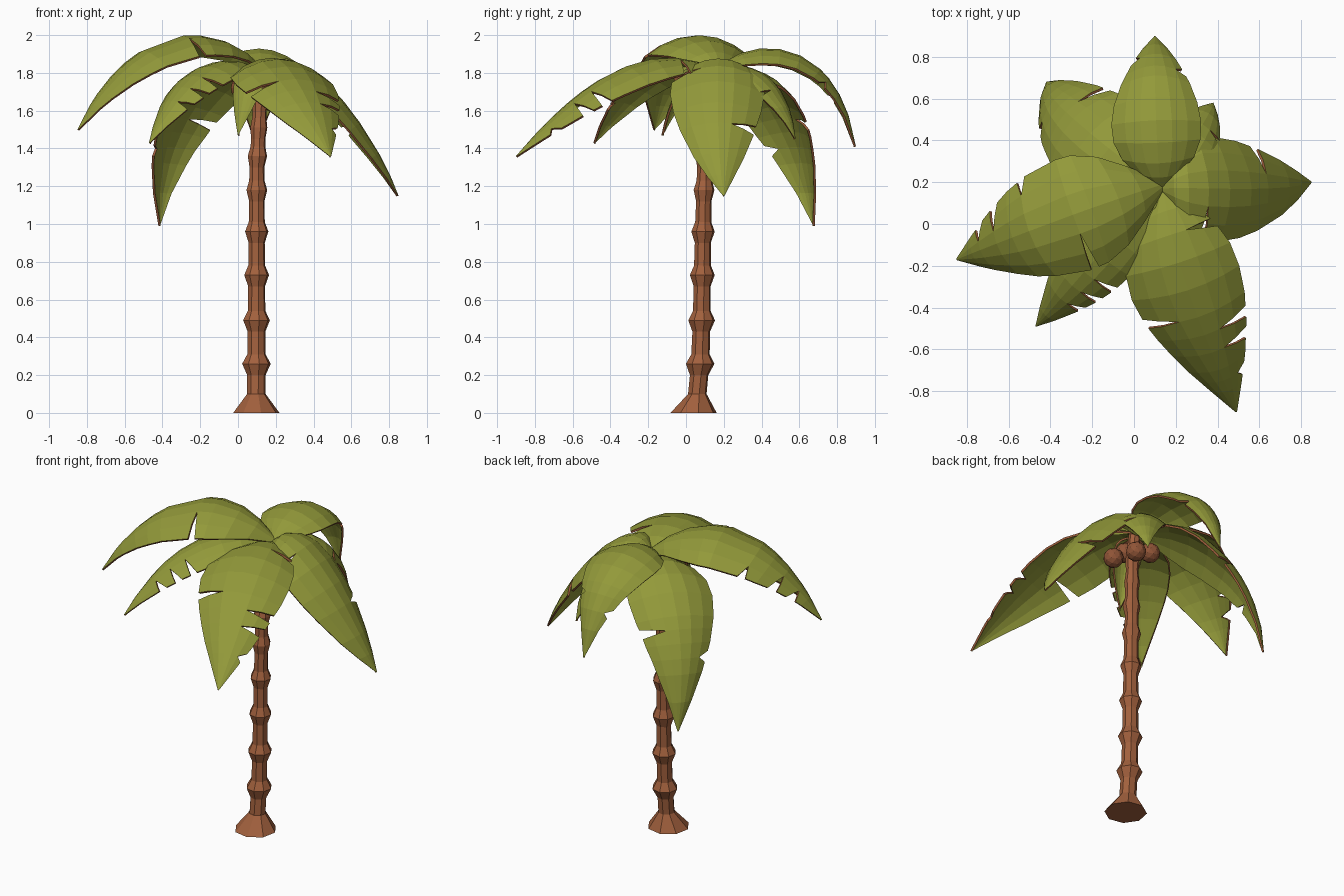
import bpy, bmesh, math
from mathutils import Vector

if "Cube" in bpy.data.objects:
    bpy.data.objects.remove(bpy.data.objects["Cube"])


def material(name, rgb):
    m = bpy.data.materials.new(name)
    m.diffuse_color = (*rgb, 1)
    m.use_nodes = True
    m.node_tree.nodes["Principled BSDF"].inputs["Base Color"].default_value = m.diffuse_color
    return m


GREEN = material("leaf green", (0.29, 0.32, 0.042))
BARK = material("bark brown", (0.36, 0.118, 0.047))
NUT = material("coconut brown", (0.28, 0.09, 0.038))


def finish(bm, name, mats):
    me = bpy.data.meshes.new(name)
    bm.to_mesh(me)
    bm.free()
    ob = bpy.data.objects.new(name, me)
    for m in mats:
        me.materials.append(m)
    bpy.context.collection.objects.link(ob)
    return ob


def lerp_table(table, t):
    for (a, va), (b, vb) in zip(table, table[1:]):
        if t <= b:
            return va + (vb - va) * (t - a) / (b - a)
    return table[-1][1]


# Trunk: eight-sided stack of rings, leaning slightly backwards
LEAN_Y = [(0, .04), (.1, .06), (.26, .075), (.5, .083), (.96, .09), (1.36, .1), (1.65, .125), (1.82, .155)]
LEAN_X = [(0, .097), (1.3, .1), (1.82, .125)]
profile = [(0, .125), (.1, .05)]
for z, r in [(.26, .077), (.49, .072), (.73, .067), (.96, .063), (1.18, .056),
             (1.36, .052), (1.51, .046), (1.65, .042)]:
    neck = .052 - .009 * z
    profile += [(z - .06, neck), (z, r), (z + .05, neck)]
profile.append((1.81, .035))
bm = bmesh.new()
rings = []
for z, r in profile:
    cx, cy = lerp_table(LEAN_X, z), lerp_table(LEAN_Y, z)
    rings.append([bm.verts.new((cx + r * math.cos(k * math.pi / 4 + .2),
                                cy + r * math.sin(k * math.pi / 4 + .2), z)) for k in range(8)])
for lo, hi in zip(rings, rings[1:]):
    for k in range(8):
        bm.faces.new((lo[k], lo[(k + 1) % 8], hi[(k + 1) % 8], hi[k]))
bm.faces.new(rings[0][::-1])
bm.faces.new(rings[-1])
finish(bm, "trunk", [BARK])

# Coconuts hanging under the crown
for i, c in enumerate([(.02, .17, 1.72), (.19, .04, 1.68), (.11, .05, 1.74), (.16, .21, 1.66)]):
    bm = bmesh.new()
    bmesh.ops.create_icosphere(bm, subdivisions=2, radius=.06)
    bmesh.ops.translate(bm, verts=bm.verts, vec=c)
    finish(bm, f"coconut_{i + 1}", [NUT])

# Leaves: arched blades along a spine curve, with V-shaped tears in the edges
WIDTH = [(0, .1), (.1, .5), (.2, .8), (.32, .97), (.44, 1), (.56, .93), (.68, .77), (.8, .53), (.9, .28), (1, .015)]
COLS = [-1, -.7, -.35, 0, .35, .7, 1]
GAP = .022


def spine(p, u):
    t = 3 * u
    w = (-(t - 1) * (t - 2) * (t - 3) / 6, t * (t - 2) * (t - 3) / 2,
         -t * (t - 1) * (t - 3) / 2, t * (t - 1) * (t - 2) / 6)
    return sum((q * k for q, k in zip(p, w)), Vector())


def leaf(name, points, half, tears, arch=.38):
    p = [Vector(q) for q in points]
    flat = p[3] - p[0]
    side = Vector((-flat.y, flat.x, 0)).normalized()
    bm = bmesh.new()
    cache = {}

    def vert(u, s):
        key = (round(u, 4), s)
        if key not in cache:
            tan = (spine(p, u + .01) - spine(p, u - .01)).normalized()
            up = tan.cross(side).normalized()
            w = half * lerp_table(WIDTH, u)
            cache[key] = bm.verts.new(spine(p, u) + side * s * w - up * arch * w * s * s)
        return cache[key]

    # rows: (u, tear, which lip of the tear)
    rows = [(u, None, 0) for u, _ in WIDTH if all(abs(u - t[1]) > .045 for t in tears)]
    for t in tears:
        rows += [(t[1], t, -1), (t[1], t, 1)]
    rows.sort(key=lambda r: (r[0], r[2]))

    def row_vert(row, s):
        u, t, lip = row
        if t and s * t[0] > t[2]:
            u += lip * GAP * (s * t[0] - t[2]) / (1 - t[2])
        return vert(u, s)

    for a, b in zip(rows, rows[1:]):
        for s0, s1 in zip(COLS, COLS[1:]):
            if a[1] and a[1] is b[1]:
                continue
            quad = (row_vert(a, s0), row_vert(b, s0), row_vert(b, s1), row_vert(a, s1))
            bm.faces.new(quad)
    ob = finish(bm, name, [GREEN, BARK])
    mod = ob.modifiers.new("thickness", "SOLIDIFY")
    mod.thickness = .012
    mod.offset = -1
    mod.material_offset_rim = 1


# tears: (side, position along leaf, inner end across the half width)
leaf("leaf_left", [(.14, .19, 1.82), (-.22, .07, 2.0), (-.57, -.06, 1.87), (-.85, -.17, 1.5)], .28,
     [(1, .4, .35), (-1, .6, .7), (-1, .76, .35), (-1, .85, .35)])
leaf("leaf_back", [(.13, .17, 1.82), (.11, .40, 1.93), (.1, .70, 1.83), (.1, .9, 1.41)], .215,
     [(-1, .74, .7), (1, .82, .7)])
leaf("leaf_right", [(.13, .17, 1.82), (.37, .17, 1.83), (.65, .17, 1.53), (.85, .2, 1.15)], .25,
     [(-1, .32, .35), (1, .66, .35)])
leaf("leaf_front", [(.14, .18, 1.81), (.22, -.2, 1.87), (.35, -.56, 1.69), (.49, -.9, 1.36)], .27,
     [(1, .2, .35), (-1, .56, .35), (1, .64, .35), (1, .72, .35), (1, .85, .7)])
leaf("leaf_front_left", [(.12, .17, 1.8), (-.1, -.07, 1.86), (-.3, -.3, 1.72), (-.47, -.49, 1.43)], .18,
     [(1, .56, .35), (1, .66, .35), (1, .76, .35)])
leaf("leaf_back_left", [(.12, .18, 1.79), (-.13, .37, 1.8), (-.35, .56, 1.51), (-.42, .68, .99)], .25,
     [(-1, .62, .35), (1, .74, .7)])
leaf("leaf_back_right", [(.13, .18, 1.8), (.23, .33, 1.83), (.33, .48, 1.71), (.38, .58, 1.45)], .15,
     [(-1, .66, .35)])
leaf("leaf_small", [(.12, .15, 1.8), (.07, .04, 1.82), (.03, -.06, 1.68), (0, -.13, 1.47)], .09, [])
